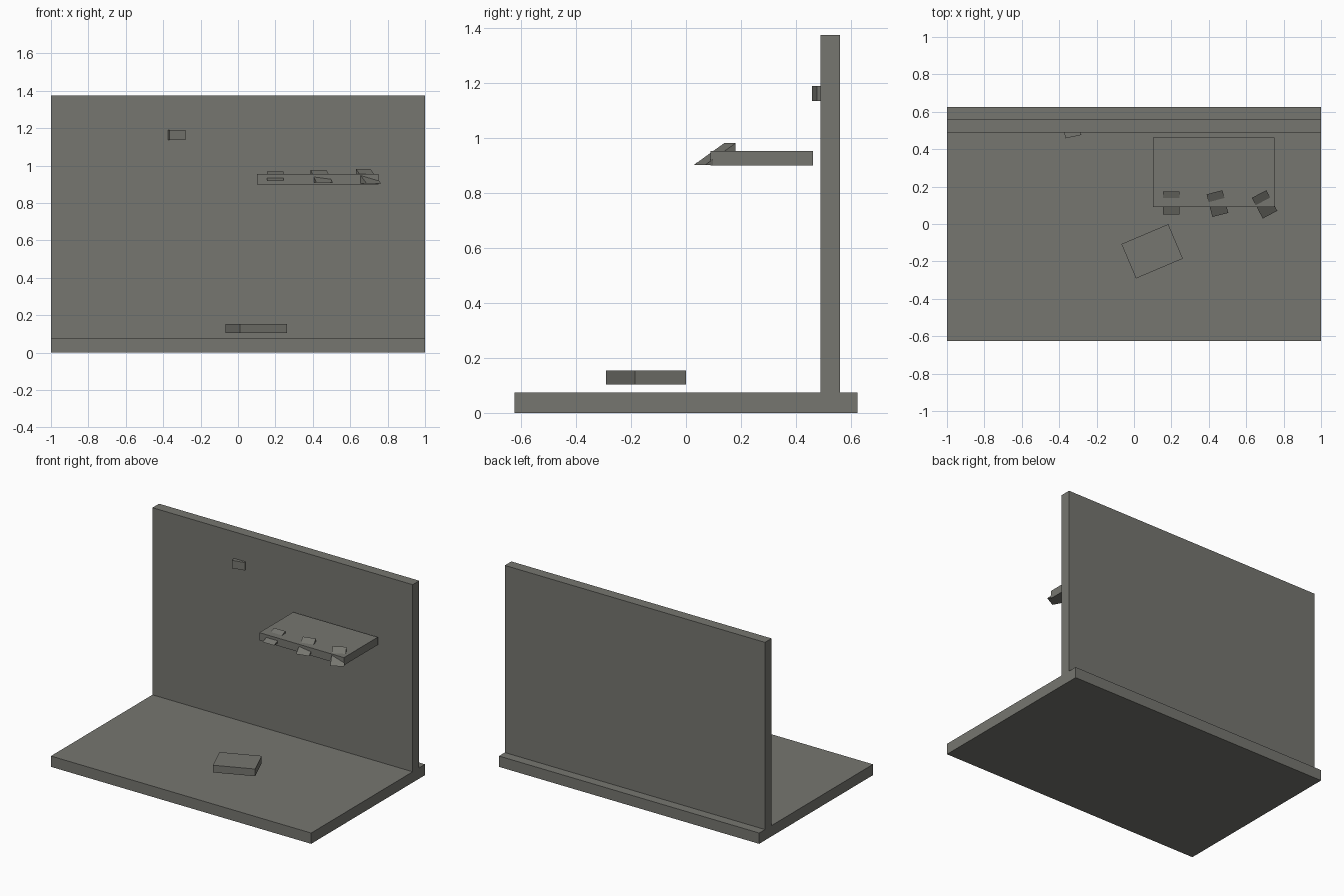
import bpy
import bmesh
import math
from mathutils import Matrix

if "Cube" in bpy.data.objects:
    bpy.data.objects.remove(bpy.data.objects["Cube"])

grey = bpy.data.materials.new("warm_grey")
grey.diffuse_color = (0.18, 0.18, 0.16, 1.0)
grey.use_nodes = True
grey.node_tree.nodes["Principled BSDF"].inputs["Base Color"].default_value = grey.diffuse_color


def finish(name, bm, centre, turn):
    """Turn the mesh about z, move it into place and make an object."""
    bm.transform(Matrix.Translation(centre) @ Matrix.Rotation(math.radians(turn), 4, 'Z'))
    bmesh.ops.recalc_face_normals(bm, faces=bm.faces)
    mesh = bpy.data.meshes.new(name)
    bm.to_mesh(mesh)
    bm.free()
    mesh.materials.append(grey)
    obj = bpy.data.objects.new(name, mesh)
    bpy.context.collection.objects.link(obj)
    return obj


def box(name, size, centre, turn=0):
    bm = bmesh.new()
    bmesh.ops.create_cube(bm, size=1)
    bmesh.ops.scale(bm, vec=size, verts=bm.verts)
    return finish(name, bm, centre, turn)


def wedge(name, size, centre, turn=0):
    """Ramp with a sharp front edge, flat bottom and upright back."""
    w, l, h = (s / 2 for s in size)
    bm = bmesh.new()
    side = bm.faces.new([bm.verts.new((-w, y, z)) for y, z in ((-l, -h), (l, -h), (l, h))])
    ext = bmesh.ops.extrude_face_region(bm, geom=[side], use_keep_orig=True)
    new = [v for v in ext["geom"] if isinstance(v, bmesh.types.BMVert)]
    bmesh.ops.translate(bm, vec=(2 * w, 0, 0), verts=new)
    return finish(name, bm, centre, turn)


# Ground slab and back wall
box("floor_slab", (2.0, 1.25, 0.075), (0, 0, 0.0375))
box("back_wall", (2.0, 0.072, 1.30), (0, 0.525, 0.725))

# Shelf in front of the wall
box("shelf", (0.65, 0.372, 0.054), (0.426, 0.276, 0.927))

# Turned blocks: one hovering over the floor, one set in the wall
box("floor_block", (0.272, 0.20, 0.05), (0.097, -0.146, 0.129), 23)
box("wall_block", (0.087, 0.05, 0.055), (-0.329, 0.4915, 1.163), 12)

# Ramps cutting through the front edge of the shelf
ramps = [(0.198, 0.112, 0.918, 0.969, 0),
         (0.446, 0.109, 0.91, 0.977, 14.5),
         (0.698, 0.105, 0.903, 0.982, 28)]
for i, (x, y, low, high, turn) in enumerate(ramps, 1):
    wedge(f"ramp_{i}", (0.088, 0.125, high - low), (x, y, (low + high) / 2), turn)
